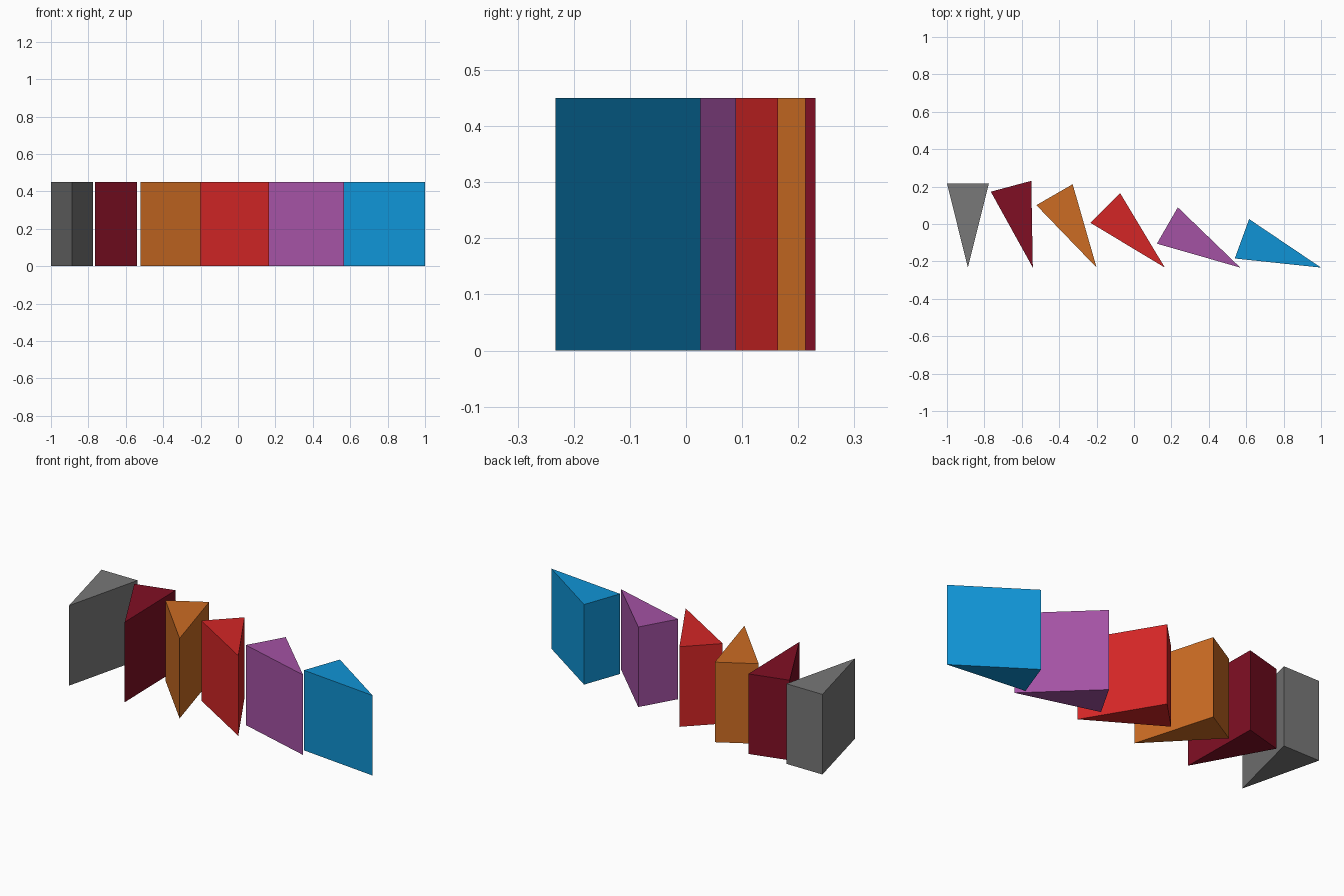
import bpy, bmesh, math

if "Cube" in bpy.data.objects:
    bpy.data.objects.remove(bpy.data.objects["Cube"])

WIDTH, LENGTH, HEIGHT = 0.224, 0.45, 0.45   # wedge base, depth and height
TIP_Y = -0.233


def linear(c):
    c /= 255
    return c / 12.92 if c <= 0.04045 else ((c + 0.055) / 1.055) ** 2.4


def wedge(name, rgb, tip_x, degrees):
    """Upright triangular prism, turned about its sharp front edge."""
    a = math.radians(degrees)
    ca, sa = math.cos(a), math.sin(a)
    profile = [(0, 0), (WIDTH / 2, LENGTH), (-WIDTH / 2, LENGTH)]
    bm = bmesh.new()
    base = bm.faces.new([bm.verts.new((tip_x + x * ca - y * sa,
                                       TIP_Y + x * sa + y * ca, 0))
                         for x, y in profile])
    top = bmesh.ops.extrude_face_region(bm, geom=[base], use_keep_orig=True)
    bmesh.ops.translate(bm, vec=(0, 0, HEIGHT),
                        verts=[v for v in top["geom"] if isinstance(v, bmesh.types.BMVert)])
    bmesh.ops.recalc_face_normals(bm, faces=bm.faces)
    mesh = bpy.data.meshes.new(name)
    bm.to_mesh(mesh)
    bm.free()
    mat = bpy.data.materials.new(name.replace("_wedge", ""))
    mat.diffuse_color = (*[linear(c) for c in rgb], 1)
    mat.use_nodes = True
    mat.node_tree.nodes["Principled BSDF"].inputs["Base Color"].default_value = mat.diffuse_color
    mesh.materials.append(mat)
    bpy.context.collection.objects.link(bpy.data.objects.new(name, mesh))


# Row of wedges, each turned further than the last
wedge("grey_wedge", (120, 120, 120), -0.888, 0)
wedge("maroon_wedge", (128, 15, 36), -0.541, 15)
wedge("orange_wedge", (204, 108, 35), -0.20, 30)
wedge("red_wedge", (212, 38, 38), 0.165, 45)
wedge("purple_wedge", (164, 82, 164), 0.568, 60)
wedge("blue_wedge", (16, 148, 214), 1.0, 70)
